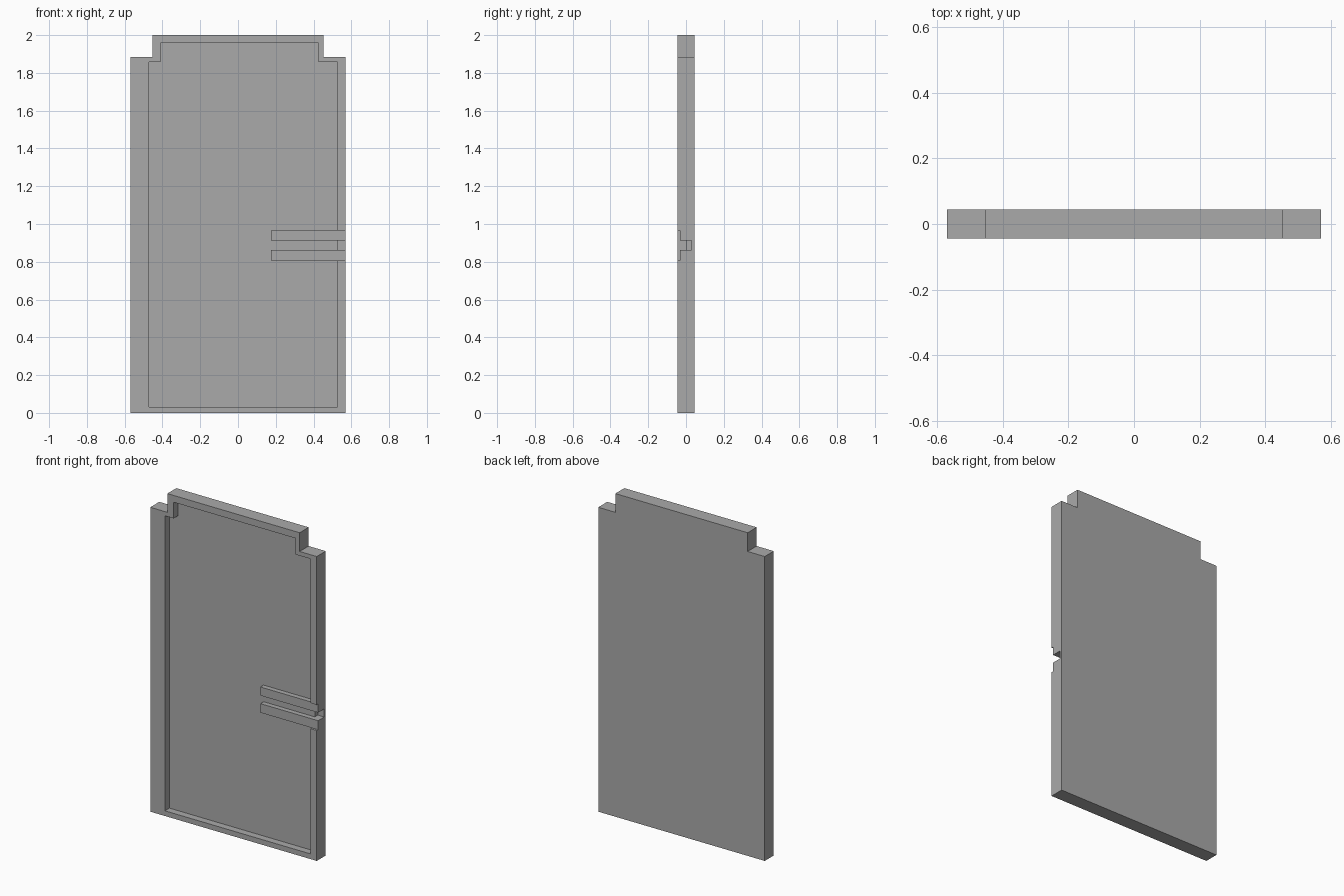
import bpy
import bmesh

cube = bpy.data.objects.get("Cube")
if cube:
    bpy.data.objects.remove(cube, do_unlink=True)

HALF_W, HALF_D, HEIGHT = 0.57, 0.044, 2.0
FLOOR_Y, RAIL_Y, SLOT_Y = 0.0, -0.031, 0.029
FRONT = -0.2  # cutters start well ahead of the panel
RIM_X, RAIL_X = 0.526, 0.175
RAIL_LOW, SLOT_LOW, SLOT_HIGH, RAIL_HIGH = 0.807, 0.863, 0.913, 0.966

grey = bpy.data.materials.new("plain grey")
grey.use_nodes = True
colour = (0.4, 0.4, 0.4, 1)
grey.diffuse_color = colour
grey.node_tree.nodes["Principled BSDF"].inputs["Base Color"].default_value = colour


def prism(name, outline, y0, y1):
    """Extrude an x-z outline from y0 to y1."""
    bm = bmesh.new()
    face = bm.faces.new([bm.verts.new((x, y0, z)) for x, z in outline])
    out = bmesh.ops.extrude_face_region(bm, geom=[face])
    for v in out["geom"]:
        if isinstance(v, bmesh.types.BMVert):
            v.co.y = y1
    bmesh.ops.recalc_face_normals(bm, faces=bm.faces)
    mesh = bpy.data.meshes.new(name)
    bm.to_mesh(mesh)
    bm.free()
    mesh.materials.append(grey)
    obj = bpy.data.objects.new(name, mesh)
    bpy.context.collection.objects.link(obj)
    return obj


def rect(x0, x1, z0, z1):
    return [(x0, z0), (x1, z0), (x1, z1), (x0, z1)]


def cut(target, cutter):
    mod = target.modifiers.new("cut", "BOOLEAN")
    mod.operation, mod.solver, mod.object = "DIFFERENCE", "EXACT", cutter
    bpy.context.view_layer.objects.active = target
    bpy.ops.object.modifier_apply(modifier=mod.name)
    bpy.data.objects.remove(cutter, do_unlink=True)


# Panel with stepped top corners
step_x, step_z = 0.453, 1.884
panel = prism("door_panel", [
    (-HALF_W, 0), (HALF_W, 0), (HALF_W, step_z), (step_x, step_z),
    (step_x, HEIGHT), (-step_x, HEIGHT), (-step_x, step_z), (-HALF_W, step_z),
], -HALF_D, HALF_D)

# Front recess, leaving two rails standing from the rim
rails = []
for low, high in ((RAIL_LOW, SLOT_LOW), (SLOT_HIGH, RAIL_HIGH)):
    rails += [(RIM_X, low), (RAIL_X, low), (RAIL_X, high), (RIM_X, high)]
cut(panel, prism("recess_cutter", [
    (-0.47, 0.032), (RIM_X, 0.032), *rails, (RIM_X, 1.858), (0.425, 1.858),
    (0.425, 1.958), (-0.41, 1.958), (-0.41, 1.858), (-0.47, 1.858),
], FRONT, FLOOR_Y))

# Rails sit slightly behind the rim, and the slot between them runs out the side
cut(panel, prism("rail_cutter", rect(RAIL_X - 0.01, 0.7, RAIL_LOW, RAIL_HIGH), FRONT, RAIL_Y))
cut(panel, prism("slot_cutter", rect(RIM_X, 0.7, SLOT_LOW, SLOT_HIGH), FRONT, SLOT_Y))
